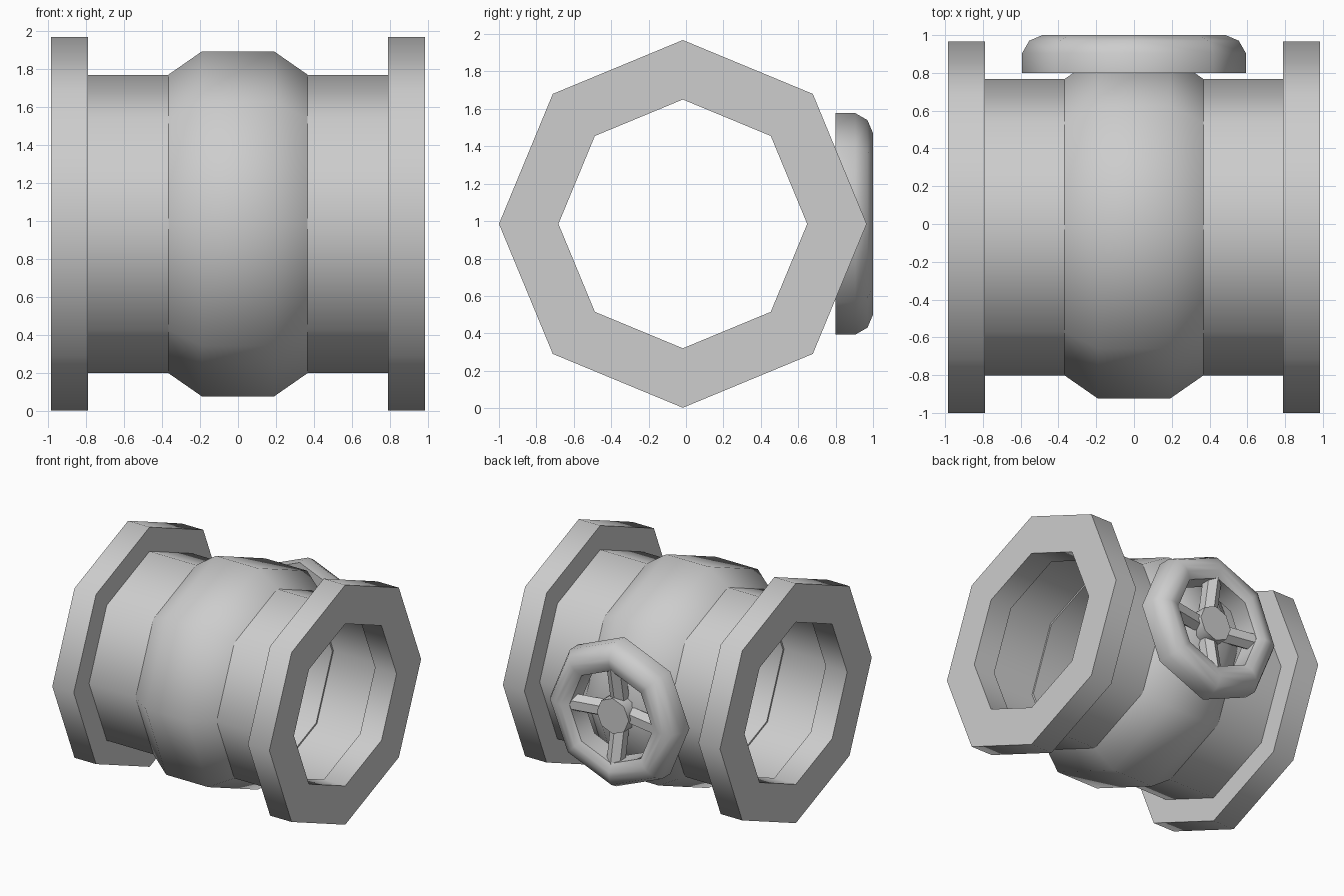
import bpy, bmesh, math
from mathutils import Matrix, Vector

if "Cube" in bpy.data.objects:
    bpy.data.objects.remove(bpy.data.objects["Cube"])

CY, CZ = -0.017, 0.985      # pipe axis
SIDES = 8

grey = bpy.data.materials.new("grey_metal")
grey.diffuse_color = (0.61, 0.61, 0.61, 1)
grey.use_nodes = True
grey.node_tree.nodes["Principled BSDF"].inputs["Base Color"].default_value = grey.diffuse_color


def finish(name, bm, angle=52):
    bmesh.ops.recalc_face_normals(bm, faces=bm.faces)
    me = bpy.data.meshes.new(name)
    bm.to_mesh(me)
    bm.free()
    me.materials.append(grey)
    me.shade_smooth()
    me.set_sharp_from_angle(angle=math.radians(angle))
    ob = bpy.data.objects.new(name, me)
    bpy.context.collection.objects.link(ob)
    return ob


def lathe(name, profile, place):
    """Revolve a closed (along, radius) profile in eight steps."""
    bm = bmesh.new()
    rings = []
    for i in range(SIDES):
        a = 2 * math.pi * i / SIDES
        rings.append([bm.verts.new(place(t, r * math.cos(a), r * math.sin(a)))
                      for t, r in profile])
    n = len(profile)
    for i in range(SIDES):
        p, q = rings[i], rings[(i + 1) % SIDES]
        for j in range(n):
            k = (j + 1) % n
            bm.faces.new((p[j], p[k], q[k], q[j]))
    return finish(name, bm)


def on_pipe(t, u, v):
    return (t, CY + u, CZ + v)


def on_wheel(t, u, v):
    return (u, t, CZ + v)


def rod(name, start, end, radius, sides, angle=52):
    start, end = Vector(start), Vector(end)
    d = end - start
    bm = bmesh.new()
    m = (Matrix.Translation((start + end) / 2)
         @ d.to_track_quat('Z', 'Y').to_matrix().to_4x4())
    bmesh.ops.create_cone(bm, cap_ends=True, segments=sides, radius1=radius,
                          radius2=radius, depth=d.length, matrix=m)
    return finish(name, bm, angle)


# end flanges and pipe necks
for side, s in (("left", -1), ("right", 1)):
    lathe(side + "_flange", [(s * 0.79, 0.665), (s * 0.79, 0.983),
                             (s * 0.985, 0.983), (s * 0.985, 0.665)], on_pipe)
    lathe(side + "_neck", [(s * 0.36, 0.73), (s * 0.36, 0.785),
                           (s * 0.795, 0.785), (s * 0.795, 0.73)], on_pipe)

# swollen valve body
lathe("valve_body", [(-0.367, 0.715), (-0.367, 0.785), (-0.19, 0.908),
                     (0.19, 0.908), (0.367, 0.785), (0.367, 0.715)], on_pipe)

# handwheel rim on the back
lathe("handwheel_rim", [(0.80, 0.38), (0.80, 0.592), (0.905, 0.592),
                        (0.97, 0.555), (1.0, 0.485), (1.0, 0.44),
                        (0.97, 0.38)], on_wheel)

# hub and four spokes rising towards the rim
rod("handwheel_hub", (0, 0.80, CZ), (0, 0.95, CZ), 0.145, 8)
for i in range(4):
    a = math.pi / 2 * i
    c, s = math.cos(a), math.sin(a)
    rod(f"spoke_{i + 1}", (0.08 * c, 0.85, CZ + 0.08 * s),
        (0.40 * c, 0.91, CZ + 0.40 * s), 0.07, 6, 30)
